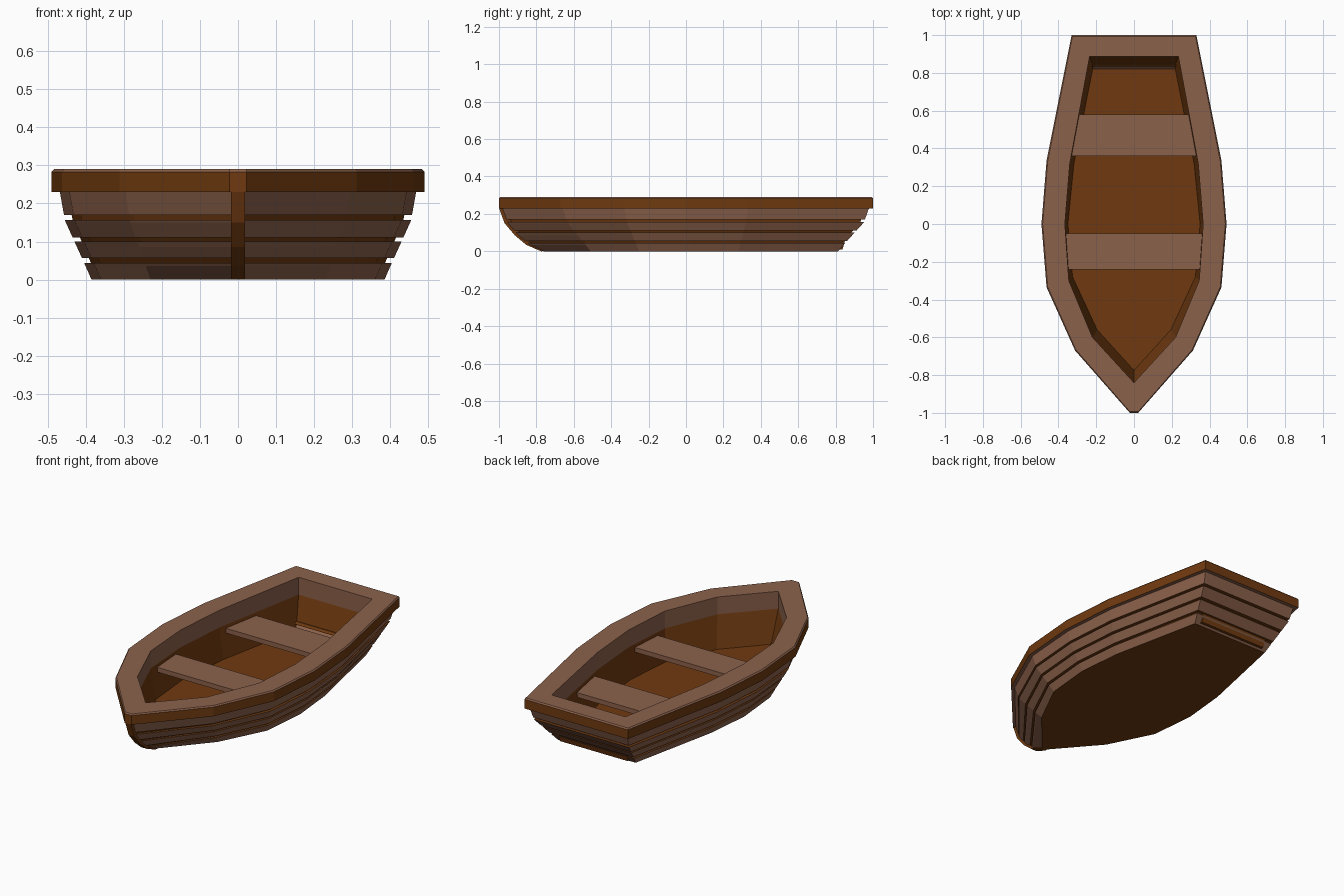
import bpy, bmesh

if "Cube" in bpy.data.objects:
    bpy.data.objects.remove(bpy.data.objects["Cube"])


def material(name, rgb):
    m = bpy.data.materials.new(name)
    m.diffuse_color = (*rgb, 1)
    m.use_nodes = True
    m.node_tree.nodes["Principled BSDF"].inputs["Base Color"].default_value = m.diffuse_color
    return m


PLANK = material("plank_brown", (0.26, 0.12, 0.07))
TIMBER = material("dark_timber", (0.16, 0.042, 0.005))

# Half outlines from bow to stern (x, y)
RAIL = [(0.022, -1.0), (0.312, -0.67), (0.463, -0.335), (0.49, 0), (0.463, 0.335), (0.33, 1.0)]
RIM = [(0, -0.84), (0.22, -0.60), (0.345, -0.30), (0.366, 0), (0.34, 0.32), (0.235, 0.887)]
FLOOR = [(0, -0.775), (0.195, -0.56), (0.325, -0.28), (0.35, 0), (0.318, 0.32), (0.215, 0.837)]
HULL_LOW = [(0.014, -0.77), (0.23, -0.51), (0.36, -0.25), (0.385, 0.02), (0.36, 0.28), (0.248, 0.812)]
HULL_TOP = [(0.014, -0.985), (0.295, -0.66), (0.443, -0.33), (0.468, 0), (0.443, 0.33), (0.312, 0.978)]

# Bow curve (y, z)
BOW = [(-0.775, 0), (-0.855, 0.035), (-0.915, 0.085), (-0.97, 0.15), (-1.0, 0.232)]
FLARE = [(0, 0), (0.24, 0.045), (0.54, 0.10), (0.84, 0.155), (1, 0.23)]


def sample(curve, z):
    for (a, z0), (b, z1) in zip(curve, curve[1:]):
        if z <= z1:
            return a + (b - a) * (z - z0) / (z1 - z0)
    return curve[-1][0]


def ring(half, z, inset=0.0):
    kx, ky = 1 - inset / 0.45, 1 - inset / 0.97
    pts = [(x * kx, y * ky, z) for x, y in half]
    return pts + [(-x, y, z) for x, y, z in reversed(pts)]


def hull_ring(z, inset=0.0):
    f = sample(FLARE, z)
    half = [(a + (c - a) * f, b + (d - b) * f) for (a, b), (c, d) in zip(HULL_LOW, HULL_TOP)]
    half[0] = (half[0][0], sample(BOW, z) + 0.014)
    return ring(half, z, inset)


def finish(name, bm, mats):
    bmesh.ops.remove_doubles(bm, verts=bm.verts, dist=1e-5)
    bmesh.ops.recalc_face_normals(bm, faces=bm.faces)
    me = bpy.data.meshes.new(name)
    bm.to_mesh(me)
    bm.free()
    for m in mats:
        me.materials.append(m)
    ob = bpy.data.objects.new(name, me)
    bpy.context.collection.objects.link(ob)
    return ob


def loft(name, rings, slots, closed=False):
    """Skin successive rings; slots gives the material of each band."""
    bm = bmesh.new()
    loops = [[bm.verts.new(p) for p in r] for r in rings]
    pairs = list(zip(loops, loops[1:]))
    if closed:
        pairs.append((loops[-1], loops[0]))
    for (a, b), s in zip(pairs, slots):
        n = len(a)
        for i in range(n):
            j = (i + 1) % n
            bm.faces.new((a[i], a[j], b[j], b[i])).material_index = s
    if not closed:
        for end in (loops[0], loops[-1]):
            bm.faces.new(end).material_index = 1
    return finish(name, bm, [PLANK, TIMBER])


def prism(name, a, b, mat):
    """Solid between two matching polygons."""
    bm = bmesh.new()
    va, vb = [bm.verts.new(p) for p in a], [bm.verts.new(p) for p in b]
    bm.faces.new(va)
    bm.faces.new(vb)
    for i in range(len(a)):
        j = (i + 1) % len(a)
        bm.faces.new((va[i], va[j], vb[j], vb[i]))
    return finish(name, bm, [mat])


# Hull: four planks with recessed grooves, then the inside down to the floor
rings, slots = [], []
planks = [(0.0, 0.044), (0.056, 0.10), (0.111, 0.156), (0.169, 0.23)]
for i, (z0, z1) in enumerate(planks):
    if i:
        rings += [hull_ring(planks[i - 1][1], 0.02), hull_ring(z0, 0.02)]
        slots += [1, 1, 1]
    cuts = [z0] + [z for _, z in BOW if z0 + 0.005 < z < z1 - 0.005] + [z1]
    rings += [hull_ring(z) for z in cuts]
    slots += [0] * (len(cuts) - 1)
rings += [ring(RIM, 0.23), ring(RIM, 0.19), ring(FLOOR, 0.01)]
slots += [0, 0, 1]
loft("hull", rings, slots)

# Rail around the top edge, with a small chamfer
loft("rail", [ring(RIM, 0.23), ring(RAIL, 0.23), ring(RAIL, 0.283),
              ring(RAIL, 0.29, 0.006), ring(RIM, 0.29)], [0, 1, 0, 0, 0], closed=True)

# Stem post following the bow curve
side = BOW + [(-0.87, 0.232), (-0.84, 0.08), (-0.76, 0.001)]
prism("stem", [(-0.018, y, z) for y, z in side], [(0.018, y, z) for y, z in side], TIMBER)

# Two bench seats
for name, y0, w0, y1, w1 in (("front_seat", -0.24, 0.352, -0.05, 0.364),
                             ("rear_seat", 0.36, 0.334, 0.58, 0.293)):
    plan = [(-w0, y0), (w0, y0), (w1, y1), (-w1, y1)]
    prism(name, [(x, y, 0.145) for x, y in plan], [(x, y, 0.172) for x, y in plan], PLANK)
